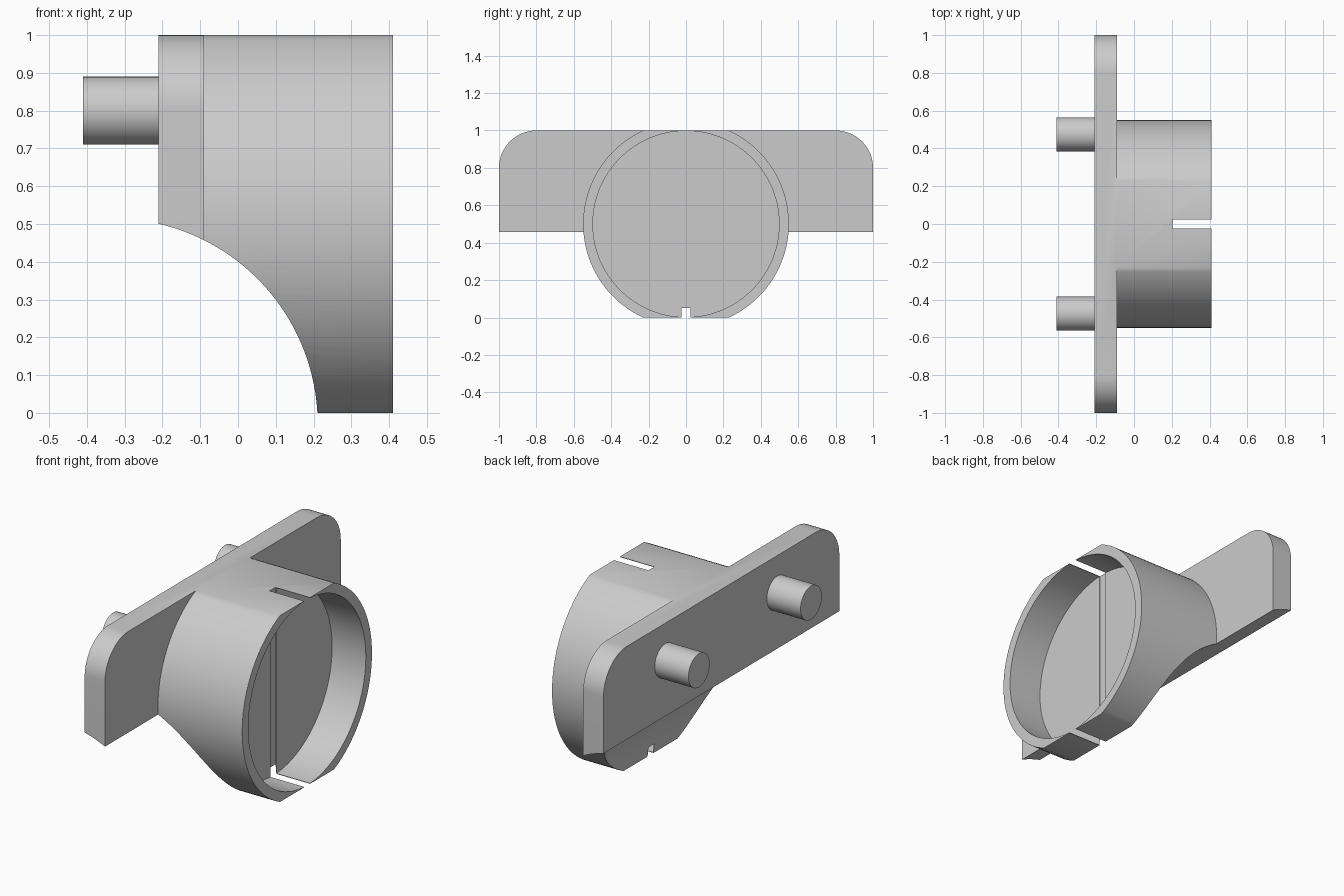
import bpy
import bmesh
from math import asin, cos, sin, pi, tau

if "Cube" in bpy.data.objects:
    bpy.data.objects.remove(bpy.data.objects["Cube"], do_unlink=True)

grey = bpy.data.materials.new("plain grey")
grey.use_nodes = True
colour = (0.6, 0.6, 0.6, 1)
grey.diffuse_color = colour
grey.node_tree.nodes["Principled BSDF"].inputs["Base Color"].default_value = colour


def arc(u, v, radius, start, end, steps):
    """Points along an arc, both ends included."""
    return [(u + radius * cos(start + (end - start) * i / steps),
             v + radius * sin(start + (end - start) * i / steps))
            for i in range(steps + 1)]


def prism(name, outline, low, high, axis="x"):
    """Extrude an outline along x (outline in y, z) or y (outline in x, z)."""
    def place(p, d):
        return (d, p[0], p[1]) if axis == "x" else (p[0], d, p[1])
    bm = bmesh.new()
    base = [bm.verts.new(place(p, low)) for p in outline]
    top = [bm.verts.new(place(p, high)) for p in outline]
    bm.faces.new(base)
    bm.faces.new(top)
    for i in range(len(base)):
        j = (i + 1) % len(base)
        bm.faces.new((base[i], base[j], top[j], top[i]))
    bmesh.ops.recalc_face_normals(bm, faces=bm.faces)
    mesh = bpy.data.meshes.new(name)
    bm.to_mesh(mesh)
    bm.free()
    mesh.materials.append(grey)
    obj = bpy.data.objects.new(name, mesh)
    bpy.context.collection.objects.link(obj)
    return obj


def select(obj):
    bpy.ops.object.select_all(action="DESELECT")
    obj.select_set(True)
    bpy.context.view_layer.objects.active = obj


def combine(obj, other, operation):
    """Apply a boolean and drop the helper."""
    select(obj)
    mod = obj.modifiers.new("boolean", "BOOLEAN")
    mod.operation = operation
    mod.solver = "EXACT"
    mod.object = other
    bpy.ops.object.modifier_apply(modifier=mod.name)
    bpy.data.objects.remove(other, do_unlink=True)


def circle(u, v, radius, steps):
    return arc(u, v, radius, 0, tau, steps)[:-1]


# Mounting plate with two rounded upper corners
plate = prism("plate",
              [(-1, 0.2), (1, 0.2)]
              + arc(0.8, 0.8, 0.2, 0, pi / 2, 16)
              + arc(-0.8, 0.8, 0.2, pi / 2, pi, 16), -0.21, -0.09)

# Round housing, flattened at top and bottom
flat = asin(0.5 / 0.55)
housing = prism("housing",
                arc(0, 0.5, 0.55, -flat, flat, 48)
                + arc(0, 0.5, 0.55, pi - flat, pi + flat, 48), -0.15, 0.41)
combine(housing, plate, "UNION")

# Curved scoop under the plate and housing
combine(housing, prism("scoop", circle(-0.334, -0.03, 0.545, 128), -2, 2, "y"),
        "DIFFERENCE")

# Shallow round recess and the slot through its rim
combine(housing, prism("recess", circle(0, 0.5, 0.498, 96), 0.21, 0.6), "DIFFERENCE")
combine(housing, prism("slot", [(-0.025, -1), (0.025, -1), (0.025, 2), (-0.025, 2)],
                       0.205, 0.6), "DIFFERENCE")

# Pair of locating pegs on the back
parts = [housing]
for side, y in (("front", -0.475), ("back", 0.475)):
    parts.append(prism(side + "_peg", circle(y, 0.8, 0.09, 48), -0.41, -0.21))

for part in parts:
    select(part)
    bpy.ops.object.shade_smooth_by_angle(angle=pi / 6)
